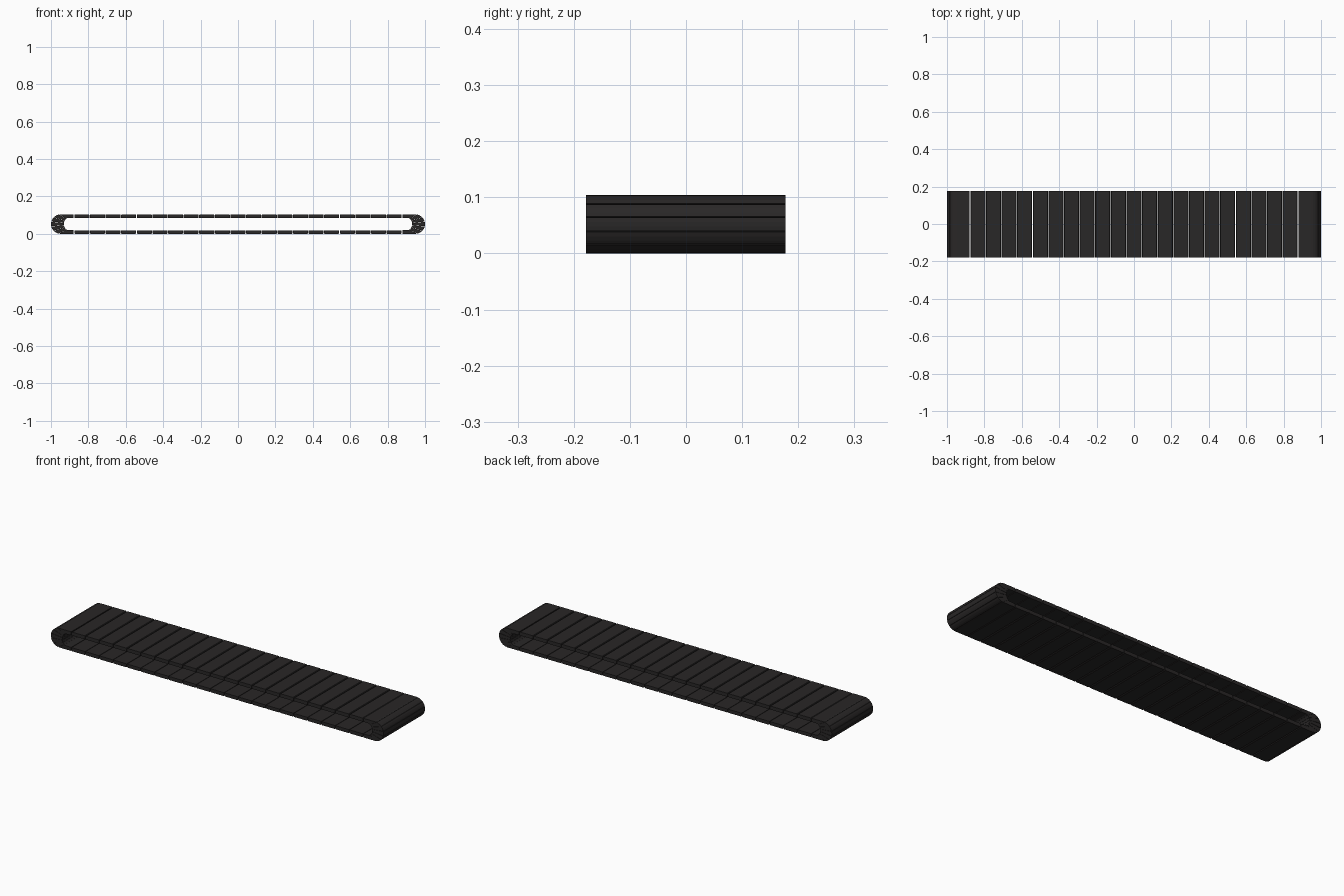
import bpy, bmesh, math

if "Cube" in bpy.data.objects:
    bpy.data.objects.remove(bpy.data.objects["Cube"])

mat = bpy.data.materials.new("black_rubber")
mat.diffuse_color = (0.022, 0.02, 0.02, 1)
mat.use_nodes = True
mat.node_tree.nodes["Principled BSDF"].inputs["Base Color"].default_value = mat.diffuse_color

Y0, Y1 = -0.178, 0.177      # belt width
H, T = 0.104, 0.019         # loop height, slat thickness
R = H / 2
PITCH, GAP = 0.0835, 0.003


def slat(name, profile):
    """Extrude an x-z outline across the belt width."""
    bm = bmesh.new()
    a = [bm.verts.new((x, Y0, z)) for x, z in profile]
    b = [bm.verts.new((x, Y1, z)) for x, z in profile]
    bm.faces.new(a)
    bm.faces.new(b[::-1])
    n = len(a)
    for i in range(n):
        bm.faces.new((a[i], b[i], b[(i + 1) % n], a[(i + 1) % n]))
    bmesh.ops.recalc_face_normals(bm, faces=bm.faces)
    me = bpy.data.meshes.new(name)
    bm.to_mesh(me)
    bm.free()
    me.materials.append(mat)
    ob = bpy.data.objects.new(name, me)
    bpy.context.collection.objects.link(ob)


def outer(deg):
    a = math.radians(deg)
    return (1 - R + R * math.cos(a), R + R * math.sin(a))


def inner(deg):
    a = math.radians(deg)
    return (0.905 + 0.026 * math.cos(a), R + (R - T) * math.sin(a))


# Straight runs: flat slats, chamfered on the outside
for i in range(-10, 11):
    x0, x1 = i * PITCH - PITCH / 2 + GAP / 2, i * PITCH + PITCH / 2 - GAP / 2
    c = 0.003
    p = [(x0, T), (x1, T), (x1, c), (x1 - c, 0), (x0 + c, 0), (x0, c)]
    slat("bottom_slat", p)
    slat("top_slat", [(x, H - z) for x, z in p])

# Rounded ends: one bent slat above and below, five wedge slats around the turn
xs = 10.5 * PITCH + GAP / 2
cuts = [-80, -44, -14, 14, 44, 80]
for side in (1, -1):
    for up in (1, -1):
        p = [(xs, R + R), outer(90), outer(81), inner(60), inner(75), (xs, H - T)]
        slat("bend_slat", [(side * x, R + up * (z - R)) for x, z in p])
    for a0, a1 in zip(cuts, cuts[1:]):
        o = [outer(a0 + 1 + (a1 - a0 - 2) * k / 3) for k in range(4)]
        f = 0.75
        q = [inner(f * (a0 + 1 + (a1 - a0 - 2) * k / 3)) for k in (3, 2, 1, 0)]
        slat("end_slat", [(side * x, z) for x, z in o + q])
